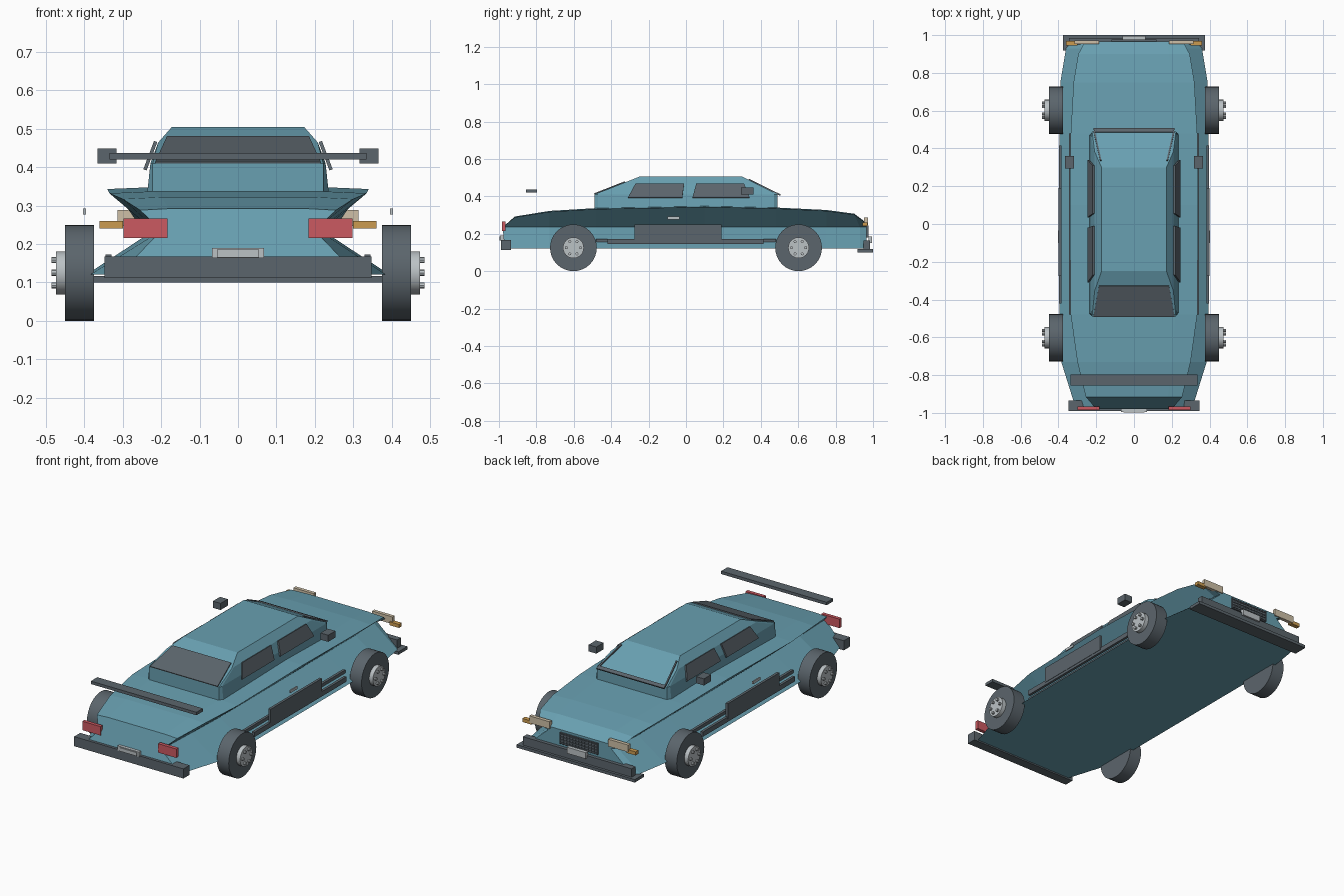
import bpy, bmesh, math
from mathutils import Vector

cube = bpy.data.objects.get("Cube")
if cube:
    bpy.data.objects.remove(cube, do_unlink=True)


def material(name, rgb):
    m = bpy.data.materials.new(name)
    m.use_nodes = True
    m.diffuse_color = (*rgb, 1)
    m.node_tree.nodes["Principled BSDF"].inputs["Base Color"].default_value = (*rgb, 1)
    return m


TEAL = material("teal paint", (0.14, 0.35, 0.44))
DARK = material("dark grey trim", (0.105, 0.13, 0.15))
SILVER = material("silver", (0.5, 0.54, 0.56))
RED = material("red lens", (0.6, 0.1, 0.12))
CREAM = material("cream lens", (0.62, 0.53, 0.39))
AMBER = material("amber lens", (0.6, 0.33, 0.08))


def finish(name, bm, mat):
    bmesh.ops.recalc_face_normals(bm, faces=bm.faces)
    mesh = bpy.data.meshes.new(name)
    bm.to_mesh(mesh)
    bm.free()
    mesh.materials.append(mat)
    obj = bpy.data.objects.new(name, mesh)
    bpy.context.collection.objects.link(obj)
    return obj


def box(name, x, y, z, mat):
    """Box from (min, max) ranges."""
    bm = bmesh.new()
    bmesh.ops.create_cube(bm, size=1)
    for v in bm.verts:
        v.co = [r[0] if c < 0 else r[1] for c, r in zip(v.co, (x, y, z))]
    return finish(name, bm, mat)


def pair(name, x, y, z, mat):
    box("left_" + name, x, y, z, mat)
    box("right_" + name, (-x[1], -x[0]), y, z, mat)


def loft(name, rings, mat):
    """Bridge equal-length point rings and cap both ends."""
    bm = bmesh.new()
    loops = [[bm.verts.new(p) for p in ring] for ring in rings]
    n = len(loops[0])
    for a, b in zip(loops, loops[1:]):
        for i in range(n):
            j = (i + 1) % n
            bm.faces.new((a[i], a[j], b[j], b[i]))
    bm.faces.new(loops[0])
    bm.faces.new(loops[-1])
    return finish(name, bm, mat)


def plate(name, corners, mat, thick=0.008):
    """Thin panel raised outward from a quad."""
    pts = [Vector(c) for c in corners]
    normal = (pts[1] - pts[0]).cross(pts[2] - pts[0]).normalized()
    if normal.z < 0:
        normal = -normal
    return loft(name, [[p - normal * 0.002 for p in pts],
                       [p + normal * (thick - 0.002) for p in pts]], mat)


def cylinder(name, x0, x1, y, z, r, sides, mat):
    rings = [[(x, y + r * math.cos(2 * math.pi * i / sides),
               z + r * math.sin(2 * math.pi * i / sides)) for i in range(sides)]
             for x in (x0, x1)]
    return loft(name, rings, mat)


# Body: wide floor, pinched waist, flared shoulder, flat deck
def section(floor, waist, shoulder, crown):
    half = [(floor[0], floor[1], 0.12), (waist[0], waist[1], 0.235), shoulder, crown]
    return half + [(-x, y, z) for x, y, z in reversed(half)]


body = [section((0.31, -0.97), (0.2, -0.98), (0.255, -0.915, 0.288), (0.18, -0.915, 0.292))]
for y, floor, waist, shoulder, zs, crown in (
        (-0.73, 0.385, 0.21, 0.3, 0.317, 0.2),
        (-0.48, 0.395, 0.22, 0.335, 0.332, 0.22),
        (0.1, 0.395, 0.22, 0.34, 0.343, 0.22),
        (0.48, 0.395, 0.22, 0.335, 0.335, 0.22),
        (0.75, 0.39, 0.22, 0.32, 0.322, 0.2)):
    body.append(section((floor, y), (waist, y), (shoulder, y, zs), (crown, y, zs + 0.005)))
body.append(section((0.36, 0.93), (0.21, 0.93), (0.295, 0.9, 0.302), (0.185, 0.9, 0.307)))
body.append(section((0.33, 0.965), (0.2, 0.965), (0.26, 0.965, 0.255), (0.18, 0.965, 0.258)))
loft("body", body, TEAL)

# Cabin: stacked horizontal rings
cabin = []
for z, hw, y0, y1 in ((0.3, 0.24, -0.49, 0.49), (0.41, 0.228, -0.49, 0.49),
                      (0.464, 0.208, -0.353, 0.382), (0.505, 0.172, -0.25, 0.3)):
    end = min(hw, 0.222)
    cabin.append([(-end, y0, z), (end, y0, z), (hw, y0 + 0.02, z), (hw, y1 - 0.02, z),
                  (end, y1, z), (-end, y1, z), (-hw, y1 - 0.02, z), (-hw, y0 + 0.02, z)])
loft("cabin", cabin, TEAL)

# Rear window and windshield frame
plate("rear_window", [(-0.215, -0.49, 0.41), (0.215, -0.49, 0.41),
                      (0.185, -0.325, 0.475), (-0.185, -0.325, 0.475)], DARK)
plate("windshield_lower_trim", [(-0.215, 0.505, 0.405), (0.215, 0.505, 0.405),
                                (0.21, 0.485, 0.414), (-0.21, 0.485, 0.414)], DARK)
for s, side in ((1, "left"), (-1, "right")):
    plate(side + "_windshield_trim", [(s * 0.215, 0.49, 0.411), (s * 0.207, 0.49, 0.411),
                                      (s * 0.172, 0.335, 0.488), (s * 0.18, 0.335, 0.488)], DARK)
    # Side windows
    for part, low, high in (("rear", (-0.31, -0.02), (-0.27, -0.01)),
                            ("front", (0.035, 0.34), (0.055, 0.31))):
        plate(f"{side}_{part}_window",
              [(s * 0.24, low[0], 0.392), (s * 0.24, low[1], 0.392),
               (s * 0.212, high[1], 0.466), (s * 0.212, high[0], 0.466)], DARK, 0.009)

# Wheels with hubs and lug nuts
for s, side in ((1, "left"), (-1, "right")):
    for y, end in ((-0.602, "tail"), (0.602, "nose")):
        name = f"{side}_{end}_"
        tyre = cylinder(name + "tyre", s * 0.375, s * 0.45, y, 0.125, 0.125, 32, DARK)
        hub = cylinder(name + "hub", s * 0.44, s * 0.474, y, 0.125, 0.056, 24, SILVER)
        for obj in (tyre, hub):
            bpy.ops.object.select_all(action="DESELECT")
            obj.select_set(True)
            bpy.context.view_layer.objects.active = obj
            bpy.ops.object.shade_smooth_by_angle()
        for i in range(6):
            a = math.pi * i / 3
            cylinder(f"{name}lug_{i + 1}", s * 0.47, s * 0.486, y + 0.038 * math.cos(a),
                     0.125 + 0.038 * math.sin(a), 0.008, 8, SILVER)

# Side trim, handles and mirrors
pair("side_panel", (0.385, 0.4), (-0.275, 0.19), (0.16, 0.25), DARK)
pair("sill", (0.383, 0.398), (-0.42, 0.415), (0.145, 0.173), DARK)
pair("inner_sill", (0.33, 0.345), (-0.48, 0.48), (0.155, 0.173), DARK)
pair("door_handle", (0.396, 0.403), (-0.1, -0.035), (0.277, 0.292), SILVER)
pair("mirror", (0.317, 0.366), (0.295, 0.36), (0.41, 0.448), DARK)

# Red-light end
box("red_end_bumper", (-0.347, 0.347), (-0.99, -0.935), (0.112, 0.167), DARK)
box("red_end_plate", (-0.068, 0.068), (-0.994, -0.975), (0.163, 0.19), SILVER)
box("red_end_plate_face", (-0.055, 0.055), (-0.998, -0.99), (0.165, 0.185), SILVER)
pair("red_light", (0.183, 0.298), (-0.985, -0.965), (0.215, 0.266), RED)
box("spoiler", (-0.335, 0.335), (-0.855, -0.797), (0.42, 0.437), DARK)

# Headlight end
box("headlight_end_lip", (-0.375, 0.375), (0.918, 1.0), (0.1, 0.117), DARK)
box("headlight_end_bumper", (-0.345, 0.345), (0.95, 0.985), (0.117, 0.165), DARK)
box("headlight_end_plate", (-0.06, 0.06), (0.975, 0.995), (0.15, 0.185), SILVER)
pair("headlight", (0.185, 0.314), (0.952, 0.972), (0.247, 0.288), CREAM)
pair("indicator", (0.3, 0.36), (0.945, 0.97), (0.24, 0.26), AMBER)
box("grille", (-0.12, 0.12), (0.96, 0.972), (0.18, 0.245), DARK)
for i in range(4):
    z = 0.186 + 0.016 * i
    box(f"grille_slat_{i + 1}", (-0.12, 0.12), (0.97, 0.977), (z, z + 0.005), DARK)
for i in range(13):
    x = -0.117 + 0.0195 * i
    box(f"grille_bar_{i + 1}", (x - 0.002, x + 0.002), (0.97, 0.977), (0.18, 0.245), DARK)
